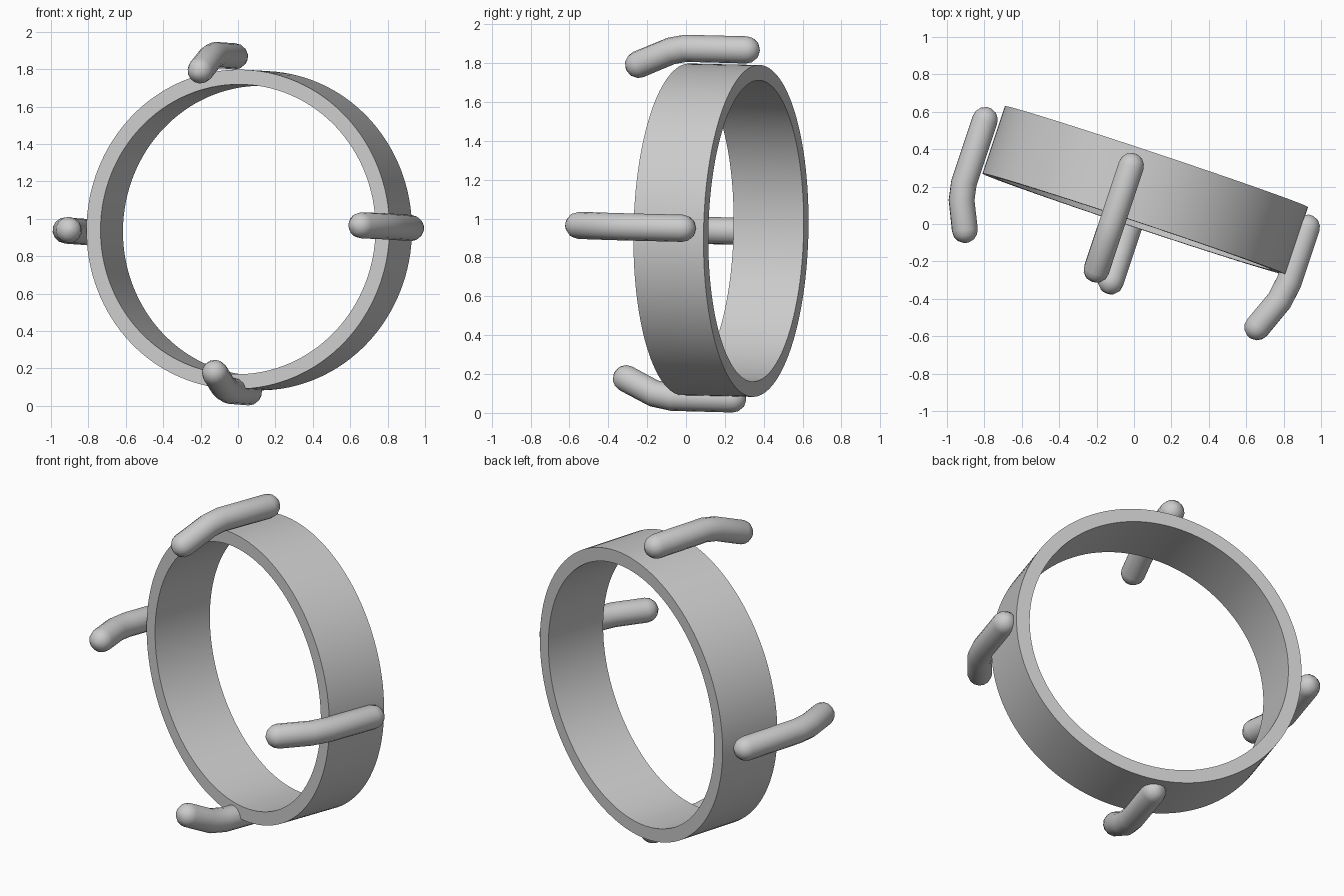
import bpy, bmesh, math
from mathutils import Vector, Matrix

if "Cube" in bpy.data.objects:
    bpy.data.objects.remove(bpy.data.objects["Cube"])

CENTRE = Vector((0.06, 0.18, 0.94))
YAW = Matrix.Rotation(math.radians(-18.43), 4, 'Z')
TILT = Matrix.Rotation(math.radians(-1.1), 4, 'X')
R = 0.07


def finish(name, bm, angle):
    bmesh.ops.recalc_face_normals(bm, faces=bm.faces)
    me = bpy.data.meshes.new(name)
    bm.to_mesh(me)
    bm.free()
    ob = bpy.data.objects.new(name, me)
    bpy.context.collection.objects.link(ob)
    bpy.ops.object.select_all(action='DESELECT')
    ob.select_set(True)
    bpy.context.view_layer.objects.active = ob
    bpy.ops.object.shade_smooth_by_angle(angle=math.radians(angle))
    return ob


# Ring band: rectangular section swept around the local y axis
def make_ring(name, outer, inner, half, n=128):
    bm = bmesh.new()
    loops = []
    for r, y in ((outer, -half), (outer, half), (inner, half), (inner, -half)):
        loops.append([bm.verts.new((r * math.cos(2 * math.pi * i / n), y,
                                    r * math.sin(2 * math.pi * i / n))) for i in range(n)])
    for k in range(4):
        a, b = loops[k], loops[(k + 1) % 4]
        for i in range(n):
            j = (i + 1) % n
            bm.faces.new((a[i], a[j], b[j], b[i]))
    ob = finish(name, bm, 30)
    ob.matrix_world = Matrix.Translation(CENTRE) @ YAW @ TILT


# Prong: round-ended bent rod through points given as (across, along, height)
def make_prong(name, pts, sides=14):
    p = [CENTRE + YAW @ Vector((u, v, z - CENTRE.z)) for u, v, z in pts]
    d0, d1 = (p[1] - p[0]).normalized(), (p[-1] - p[-2]).normalized()
    caps = [math.radians(a) for a in (80, 52, 26)]
    rings = [(p[0] - d0 * R * math.sin(a), d0, R * math.cos(a)) for a in caps]
    for i, q in enumerate(p):
        a = p[max(i - 1, 0)]
        b = p[min(i + 1, len(p) - 1)]
        t = ((q - a).normalized() + (b - q).normalized()).normalized()
        rings.append((q, t, R))
    rings += [(p[-1] + d1 * R * math.sin(a), d1, R * math.cos(a)) for a in reversed(caps)]
    ref = Vector((0.3, 0.1, 1))
    bm = bmesh.new()
    loops = []
    for c, t, r in rings:
        s = t.cross(ref).normalized()
        w = s.cross(t)
        loops.append([bm.verts.new(c + r * (s * math.cos(2 * math.pi * i / sides)
                                            + w * math.sin(2 * math.pi * i / sides)))
                      for i in range(sides)])
    for a, b in zip(loops, loops[1:]):
        for i in range(sides):
            j = (i + 1) % sides
            bm.faces.new((a[i], a[j], b[j], b[i]))
    bm.faces.new(loops[0])
    bm.faces.new(loops[-1])
    finish(name, bm, 40)


make_ring("ring_band", 0.854, 0.775, 0.19)

# Four prongs around the rim, each bending inward at the front
make_prong("right_prong", [(0.884, 0.085, 0.95), (0.884, -0.22, 0.957),
                           (0.868, -0.33, 0.96), (0.80, -0.505, 0.965)])
make_prong("left_prong", [(-0.932, 0.086, 0.928), (-0.932, -0.27, 0.936),
                          (-0.915, -0.36, 0.938), (-0.848, -0.506, 0.94)])
make_prong("top_prong", [(-0.113, 0.10, 1.868), (-0.113, -0.23, 1.876),
                         (-0.113, -0.31, 1.862), (-0.113, -0.485, 1.793)])
make_prong("bottom_prong", [(-0.02, 0.057, 0.072), (-0.02, -0.27, 0.08),
                            (-0.02, -0.37, 0.10), (-0.02, -0.52, 0.176)])
